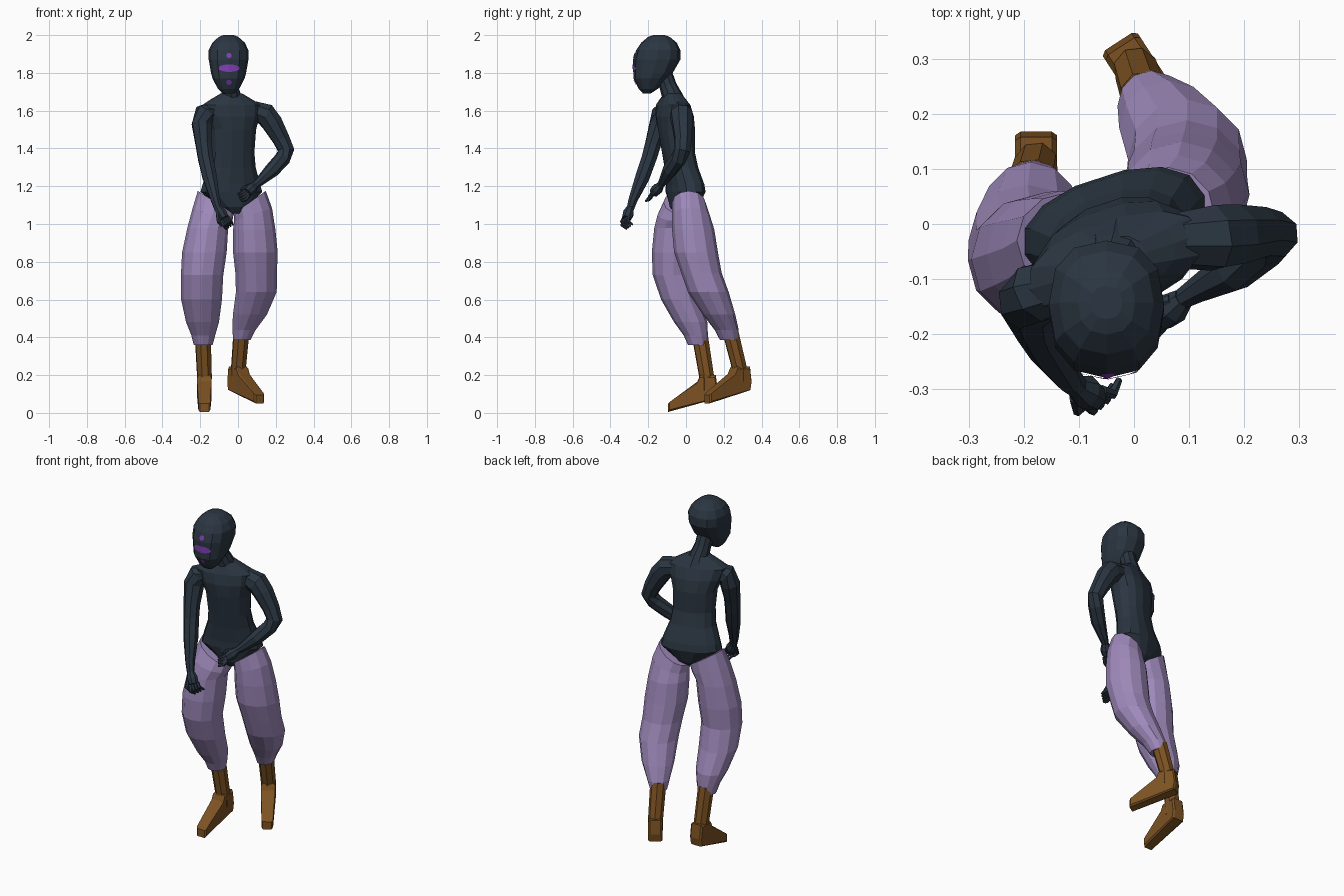
import bpy, bmesh, math
from mathutils import Vector
from mathutils.bvhtree import BVHTree

if "Cube" in bpy.data.objects:
    bpy.data.objects.remove(bpy.data.objects["Cube"])


def material(name, rgb):
    m = bpy.data.materials.new(name)
    m.diffuse_color = (*rgb, 1)
    m.use_nodes = True
    m.node_tree.nodes["Principled BSDF"].inputs["Base Color"].default_value = m.diffuse_color
    return m


NAVY = material("dark slate", (0.024, 0.037, 0.054))
LILAC = material("lilac cloth", (0.34, 0.25, 0.49))
BROWN = material("brown leather", (0.205, 0.085, 0.016))
VIOLET = material("violet paint", (0.22, 0.05, 0.47))


def finish(bm, name, mat):
    bmesh.ops.recalc_face_normals(bm, faces=bm.faces)
    me = bpy.data.meshes.new(name)
    bm.to_mesh(me)
    bm.free()
    me.materials.append(mat)
    ob = bpy.data.objects.new(name, me)
    bpy.context.collection.objects.link(ob)
    return ob


def skin(rings, name, mat):
    """Bridge a list of point rings and cap both ends."""
    bm = bmesh.new()
    vs = [[bm.verts.new(p) for p in r] for r in rings]
    n = len(rings[0])
    for a, b in zip(vs, vs[1:]):
        for i in range(n):
            j = (i + 1) % n
            bm.faces.new((a[i], a[j], b[j], b[i]))
    bm.faces.new(vs[0])
    bm.faces.new(vs[-1])
    return finish(bm, name, mat)


def loft(name, mat, rows, yaw=0, n=12, p=2.0):
    """Rows are (cx, cy, z, rx, ry[, tilt]): level superellipses turned by yaw."""
    c, s = math.cos(math.radians(yaw)), math.sin(math.radians(yaw))
    rings = []
    for cx, cy, z, rx, ry, *tilt in rows:
        ring = []
        for i in range(n):
            a = 2 * math.pi * i / n
            u, v = (math.copysign(abs(f(a)) ** (2 / p), f(a)) for f in (math.cos, math.sin))
            x, y = u * rx, v * ry
            ring.append((cx + x * c - y * s, cy + x * s + y * c, z + (tilt[0] * u if tilt else 0)))
        rings.append(ring)
    return skin(rings, name, mat)


def tube(name, mat, pts, n=8):
    """Points are (x, y, z, radius)."""
    ps = [Vector(q[:3]) for q in pts]
    rings = []
    for i, q in enumerate(pts):
        t = (ps[min(i + 1, len(ps) - 1)] - ps[max(i - 1, 0)]).normalized()
        u = t.cross(Vector((0.3, 1, 0.1))).normalized()
        v = t.cross(u)
        rings.append([ps[i] + q[3] * (u * math.cos(2 * math.pi * k / n) + v * math.sin(2 * math.pi * k / n))
                      for k in range(n)])
    return skin(rings, name, mat)


# Head, wide at the brow with a pointed chin
head = loft("head", NAVY, [
    (-.05, -.207, 1.692, .03, .022), (-.05, -.20, 1.715, .056, .05),
    (-.05, -.188, 1.77, .085, .09), (-.05, -.174, 1.80, .093, .104),
    (-.05, -.155, 1.87, .105, .125), (-.05, -.147, 1.92, .105, .117),
    (-.05, -.143, 1.96, .086, .094), (-.05, -.143, 1.99, .052, .058),
    (-.05, -.143, 2.0, .028, .03)], p=2.4)
tube("neck", NAVY, [(-.03, -.06, 1.62, .07), (-.035, -.07, 1.67, .055),
                    (-.045, -.095, 1.73, .046), (-.05, -.12, 1.80, .046)], n=10)

# Violet face marks projected on the front of the head
surface = BVHTree.FromPolygons([v.co for v in head.data.vertices],
                               [q.vertices[:] for q in head.data.polygons])


def face_mark(name, cx, cz, rx, rz, n=16):
    bm = bmesh.new()

    def put(x, z):
        hit = surface.ray_cast(Vector((x, -1, z)), Vector((0, 1, 0)))[0]
        return bm.verts.new(hit + Vector((0, -.004, 0)))
    mid = put(cx, cz)
    loops = [[put(cx + k * rx * math.cos(2 * math.pi * i / n), cz + k * rz * math.sin(2 * math.pi * i / n))
              for i in range(n)] for k in (.35, .7, 1)]
    for i in range(n):
        j = (i + 1) % n
        bm.faces.new((mid, loops[0][i], loops[0][j]))
        for a, b in zip(loops, loops[1:]):
            bm.faces.new((a[i], b[i], b[j], a[j]))
    ob = finish(bm, name, VIOLET)
    if sum(q.normal.y for q in ob.data.polygons) > 0:
        ob.data.flip_normals()


face_mark("brow_mark", -.047, 1.892, .014, .014)
face_mark("face_band", -.047, 1.825, .056, .02)
face_mark("chin_mark", -.047, 1.75, .014, .014)

# Torso and hips, turned to the figure's left
loft("torso", NAVY, [
    (-.02, -.02, 1.055, .03, .04), (-.025, -.01, 1.09, .075, .075),
    (-.035, -.002, 1.17, .172, .092), (-.035, -.005, 1.21, .16, .09),
    (-.03, -.025, 1.30, .128, .082), (-.028, -.04, 1.38, .118, .082),
    (-.027, -.05, 1.50, .125, .094), (-.03, -.06, 1.57, .15, .092),
    (-.033, -.068, 1.63, .165, .075), (-.035, -.07, 1.66, .115, .06),
    (-.035, -.07, 1.69, .06, .045)], yaw=18, n=14, p=2.3)

# Arms
tube("right_arm", NAVY, [
    (-.13, -.10, 1.60, .05), (-.175, -.125, 1.585, .058), (-.192, -.14, 1.53, .056),
    (-.182, -.175, 1.42, .045), (-.172, -.195, 1.35, .043), (-.15, -.23, 1.25, .041),
    (-.12, -.28, 1.13, .026), (-.105, -.295, 1.08, .021)])
tube("left_arm", NAVY, [
    (.08, -.03, 1.60, .052), (.145, -.025, 1.58, .062), (.18, -.02, 1.535, .058),
    (.228, -.015, 1.45, .048), (.255, -.02, 1.39, .045), (.235, -.04, 1.345, .043),
    (.18, -.085, 1.285, .04), (.115, -.12, 1.225, .025), (.09, -.135, 1.205, .02)])


def hand(side, wrist, knuckle, tip, across):
    """Palm, four bent fingers and a thumb."""
    w, k, t, a = map(Vector, (wrist, knuckle, tip, across))
    tube(side + "_palm", NAVY, [(*w, .02), (*w.lerp(k, .5), .031), (*k, .026)])
    for i in range(4):
        o = a * (i - 1.5)
        bend = (k - w) * .45
        tube(f"{side}_finger_{i + 1}", NAVY,
             [(*(k + o * .8), .011), (*(k + o + bend), .010), (*(t + o), .006)], n=6)
    o = a * -2.5
    tube(side + "_thumb", NAVY, [(*(w.lerp(k, .4) + o * .5), .012), (*(k + o), .010),
                                 (*(k.lerp(t, .5) + o * .9), .006)], n=6)


hand("right", (-.105, -.295, 1.085), (-.072, -.315, 1.03), (-.045, -.298, .985), (.012, .010, .008))
hand("left", (.09, -.135, 1.205), (.05, -.17, 1.165), (.008, -.2, 1.14), (.006, -.008, -.012))

# Baggy trouser legs, cut high at the hip and gathered at the shin
loft("right_trouser_leg", LILAC, [
    (-.118, -.03, 1.115, .095, .088, -.06), (-.135, -.045, 1.05, .105, .105, -.035),
    (-.16, -.055, .98, .108, .113), (-.178, -.064, .85, .118, .117),
    (-.19, -.066, .73, .112, .110), (-.193, -.03, .60, .108, .102),
    (-.188, .025, .48, .087, .088), (-.184, .052, .41, .063, .064),
    (-.184, .062, .36, .05, .052)])
loft("left_trouser_leg", LILAC, [
    (.062, .015, 1.115, .085, .088, .06), (.08, .025, 1.05, .10, .10, .035),
    (.086, .038, .97, .112, .112), (.092, .053, .85, .118, .116),
    (.096, .082, .74, .11, .107), (.097, .118, .64, .108, .108),
    (.063, .175, .52, .09, .086), (.032, .215, .44, .062, .064),
    (.02, .23, .385, .045, .05)])


# Boots: a profile pulled to the foot's width, with a narrowed toe, plus a shaft
PROFILE = [(.205, .005), (.205, .05), (.18, .07), (.05, .165), (.035, .20), (-.048, .20),
           (-.058, .12), (-.05, .075)]


def boot(side, ax, ay, lift, turn, top):
    d = Vector((math.sin(turn), -math.cos(turn), 0))
    w = Vector((math.cos(turn), math.sin(turn), 0))
    rings = []
    for s, inset in ((-1, .88), (-.75, 1), (.75, 1), (1, .88)):
        rings.append([Vector((ax, ay, lift)) + d * (.075 + (f - .075) * (1 if inset == 1 else .95))
                      + w * s * (.038 if f < .15 else .032)
                      + Vector((0, 0, .1 + (z - .1) * inset)) for f, z in PROFILE])
    skin(rings, side + "_boot_foot", BROWN)
    tube(side + "_boot_shaft", BROWN,
         [(ax, ay, lift + .12, .04), (ax, ay - .002, lift + .2, .041), (*top, .044)])


boot("right", -.178, .11, 0, 0, (-.186, .075, .40))
boot("left", .003, .283, .045, math.radians(33), (.018, .235, .43))
